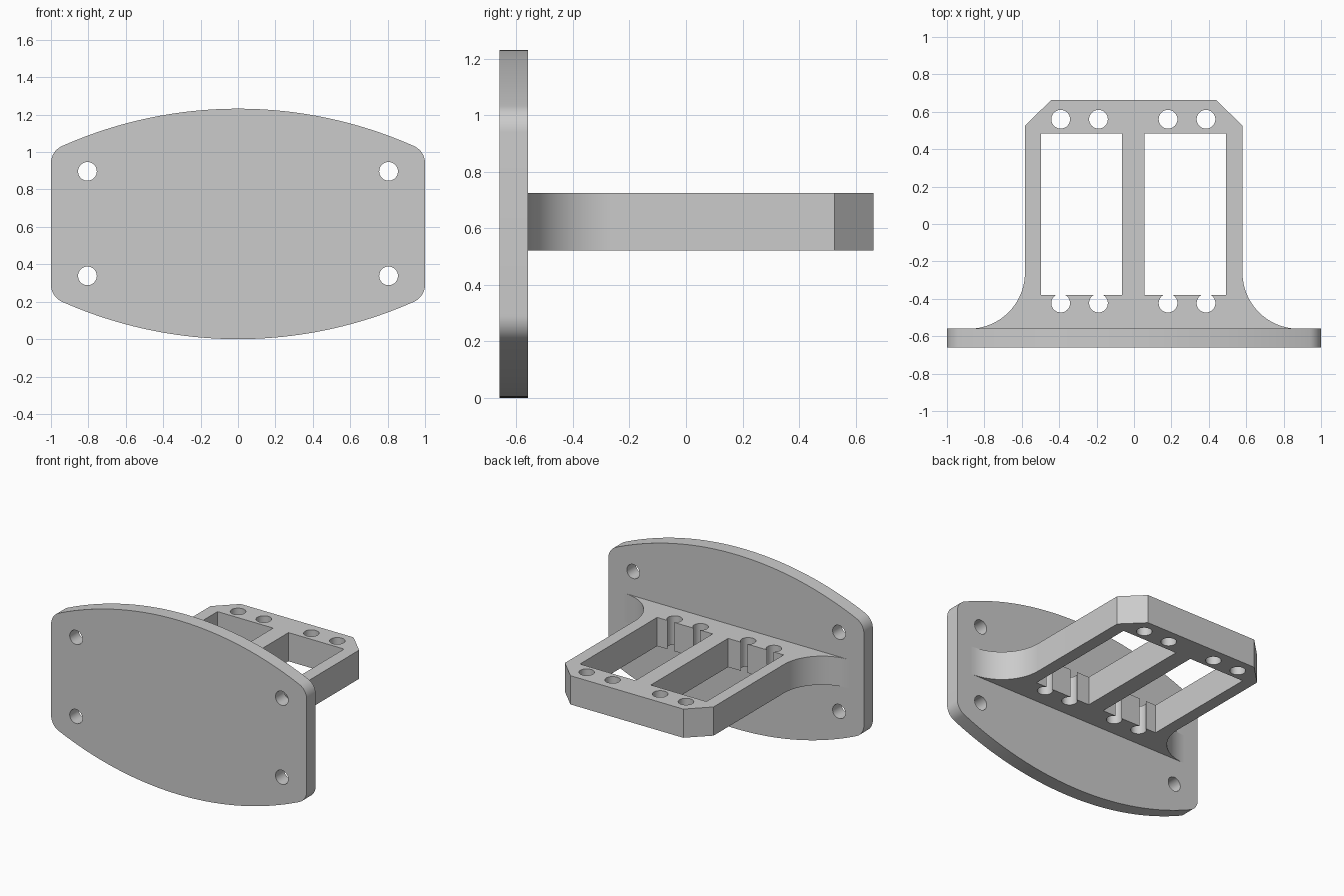
import bpy
import bmesh
from math import sin, cos, pi, sqrt, atan2
from mathutils import Vector

if "Cube" in bpy.data.objects:
    bpy.data.objects.remove(bpy.data.objects["Cube"], do_unlink=True)

grey = bpy.data.materials.new("plain grey")
grey.use_nodes = True
grey.diffuse_color = (0.6, 0.6, 0.6, 1)
grey.node_tree.nodes["Principled BSDF"].inputs["Base Color"].default_value = (0.6, 0.6, 0.6, 1)


def arc(cx, cy, r, a0, a1, n):
    """Points along a circular arc, both ends included."""
    return [(cx + r * cos(a0 + (a1 - a0) * i / n),
             cy + r * sin(a0 + (a1 - a0) * i / n)) for i in range(n + 1)]


def circle(cx, cy, r):
    return arc(cx, cy, r, 0, 2 * pi, 48)[:-1]


def rectangle(x0, x1, y0, y1):
    return [(x0, y0), (x1, y0), (x1, y1), (x0, y1)]


def prism(name, outline, place, low, high):
    """Extrude a flat outline; place maps (u, v, depth) to a position."""
    bm = bmesh.new()
    face = bm.faces.new([bm.verts.new(place(u, v, low)) for u, v in outline])
    new = bmesh.ops.extrude_face_region(bm, geom=[face])["geom"]
    offset = Vector(place(0, 0, high)) - Vector(place(0, 0, low))
    bmesh.ops.translate(bm, vec=offset,
                        verts=[g for g in new if isinstance(g, bmesh.types.BMVert)])
    bmesh.ops.recalc_face_normals(bm, faces=bm.faces)
    mesh = bpy.data.meshes.new(name)
    bm.to_mesh(mesh)
    bm.free()
    mesh.materials.append(grey)
    obj = bpy.data.objects.new(name, mesh)
    bpy.context.collection.objects.link(obj)
    return obj


def build(name, outline, holes, place, low, high):
    """Extruded part with every hole cut right through."""
    part = prism(name, outline, place, low, high)
    bpy.context.view_layer.objects.active = part
    for hole in holes:
        cutter = prism("cutter", hole, place, low - 0.1, high + 0.1)
        cutter.hide_render = True
        cut = part.modifiers.new("cut", "BOOLEAN")
        cut.operation = "DIFFERENCE"
        cut.solver = "EXACT"
        cut.object = cutter
        bpy.ops.object.modifier_apply(modifier=cut.name)
        bpy.data.objects.remove(cutter, do_unlink=True)
    bpy.ops.object.select_all(action="DESELECT")
    part.select_set(True)
    bpy.ops.object.shade_smooth_by_angle(angle=0.4)
    return part


def upright(u, v, d):
    return (u, d, v)


def level(u, v, d):
    return (u, v, d)


# Mounting plate: bowed top and bottom edges blended into straight sides
MID, HALF, BOW, ROUND = 0.616, 0.616, 2.315, 0.1
bow_centre = HALF - BOW
corner_z = bow_centre + sqrt((BOW - ROUND) ** 2 - (1 - ROUND) ** 2)
blend = atan2(corner_z - bow_centre, 1 - ROUND)
upper = arc(1 - ROUND, corner_z, ROUND, 0, blend, 10)
upper += arc(0, bow_centre, BOW, blend, pi - blend, 48)[1:-1]
upper += arc(ROUND - 1, corner_z, ROUND, pi - blend, pi, 10)
plate_outline = [(x, MID + z) for x, z in upper] + [(-x, MID - z) for x, z in upper]
screw_holes = [circle(x, MID + z, 0.05) for x in (-0.805, 0.805) for z in (-0.278, 0.281)]
build("mounting_plate", plate_outline, screw_holes, upright, -0.66, -0.56)

# Bracket: two-window frame flaring into the plate, with chamfered far corners
BACK, FOOT, FLARE = 0.663, -0.56, 0.3
right_side = arc(0.58 + FLARE, FOOT + FLARE, FLARE, 1.5 * pi, pi, 24)
right_side += [(0.58, 0.525), (0.44, BACK)]
bracket_outline = right_side + [(-x - 0.003, y) for x, y in reversed(right_side)]
windows = [rectangle(x, x + 0.435, -0.38, 0.483) for x in (-0.498, 0.057)]
pin_holes = [circle(x, y, 0.05) for x in (-0.392, -0.19, 0.182, 0.385)
             for y in (-0.423, 0.56)]
build("servo_bracket", bracket_outline, windows + pin_holes, level, 0.522, 0.725)
